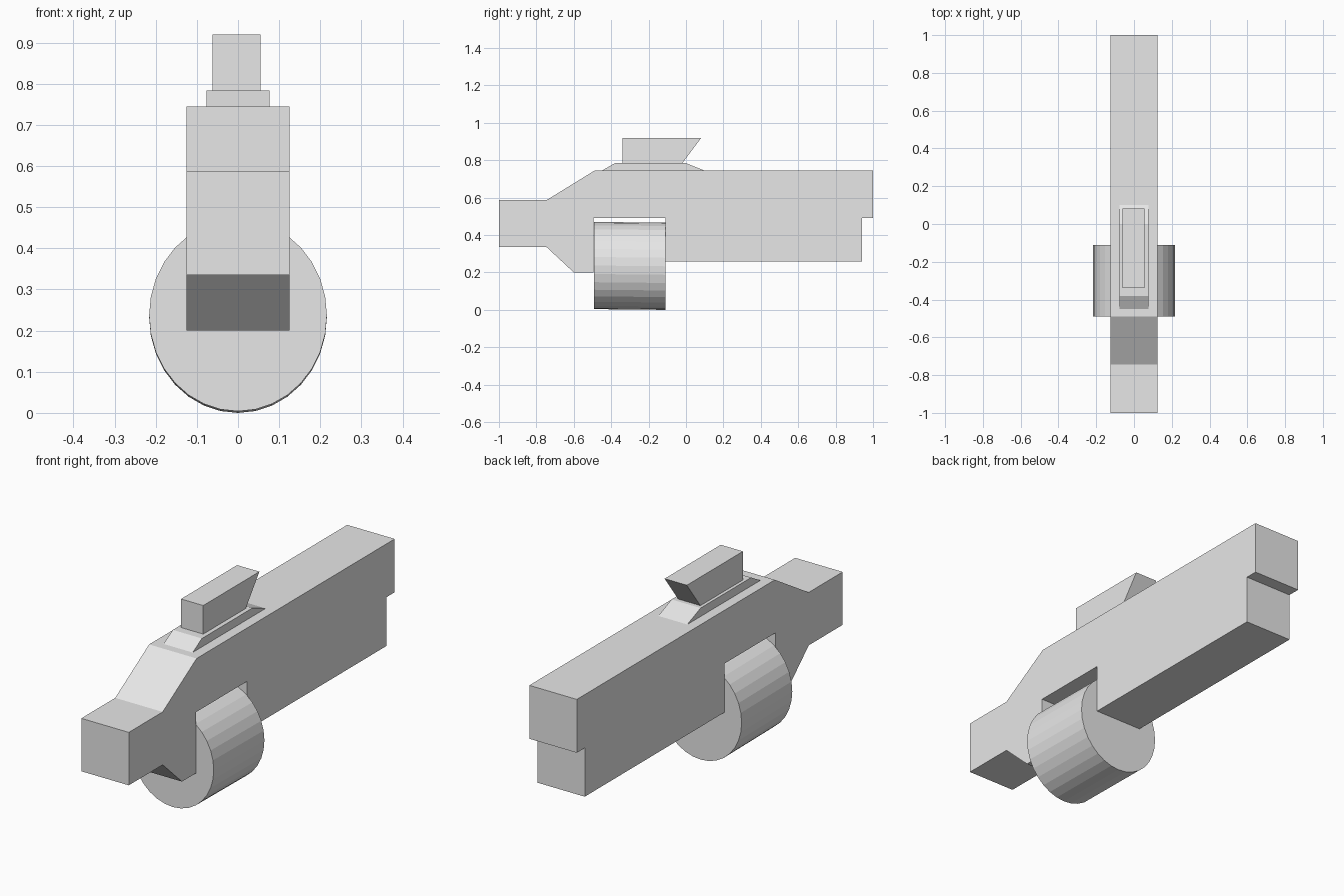
import bpy, bmesh, math

if "Cube" in bpy.data.objects:
    bpy.data.objects.remove(bpy.data.objects["Cube"])

grey = bpy.data.materials.new("plain_grey")
grey.diffuse_color = (0.8, 0.8, 0.8, 1)
grey.use_nodes = True
grey.node_tree.nodes["Principled BSDF"].inputs["Base Color"].default_value = grey.diffuse_color


def finish(name, bm):
    bmesh.ops.recalc_face_normals(bm, faces=bm.faces)
    mesh = bpy.data.meshes.new(name)
    bm.to_mesh(mesh)
    bm.free()
    mesh.materials.append(grey)
    obj = bpy.data.objects.new(name, mesh)
    bpy.context.collection.objects.link(obj)
    return obj


def side_profile(name, points, x0, x1):
    """Extrude a (y, z) outline across the width."""
    bm = bmesh.new()
    face = bm.faces.new([bm.verts.new((x0, y, z)) for y, z in points])
    ext = bmesh.ops.extrude_face_region(bm, geom=[face])
    verts = [v for v in ext["geom"] if isinstance(v, bmesh.types.BMVert)]
    bmesh.ops.translate(bm, verts=verts, vec=(x1 - x0, 0, 0))
    return finish(name, bm)


# Main body with barrel nose, drum recess and stepped rear
side_profile("body", [
    (-1, 0.335), (-1, 0.587), (-0.745, 0.587), (-0.49, 0.744),
    (1, 0.744), (1, 0.49), (0.94, 0.49), (0.94, 0.258),
    (-0.11, 0.258), (-0.11, 0.49), (-0.495, 0.49), (-0.495, 0.2),
    (-0.6, 0.2), (-0.745, 0.335)], -0.125, 0.125)

# Sight mount and sight on top
side_profile("sight_mount", [
    (-0.45, 0.744), (-0.38, 0.784), (0, 0.784), (0.1, 0.744)], -0.077, 0.076)
side_profile("sight", [
    (-0.34, 0.784), (-0.34, 0.92), (0.082, 0.92), (-0.02, 0.784)], -0.062, 0.055)

# Drum: slightly oval cylinder along the length, dropping a little at the back
bm = bmesh.new()
rings = []
for y, zc in ((-0.491, 0.237), (-0.11, 0.233)):
    rings.append([bm.verts.new((0.216 * math.sin(a), y, zc + 0.233 * math.cos(a)))
                  for a in (math.tau * i / 32 for i in range(32))])
for i in range(32):
    j = (i + 1) % 32
    bm.faces.new((rings[0][i], rings[0][j], rings[1][j], rings[1][i]))
for ring in rings:
    bm.faces.new(ring)
finish("drum", bm)
